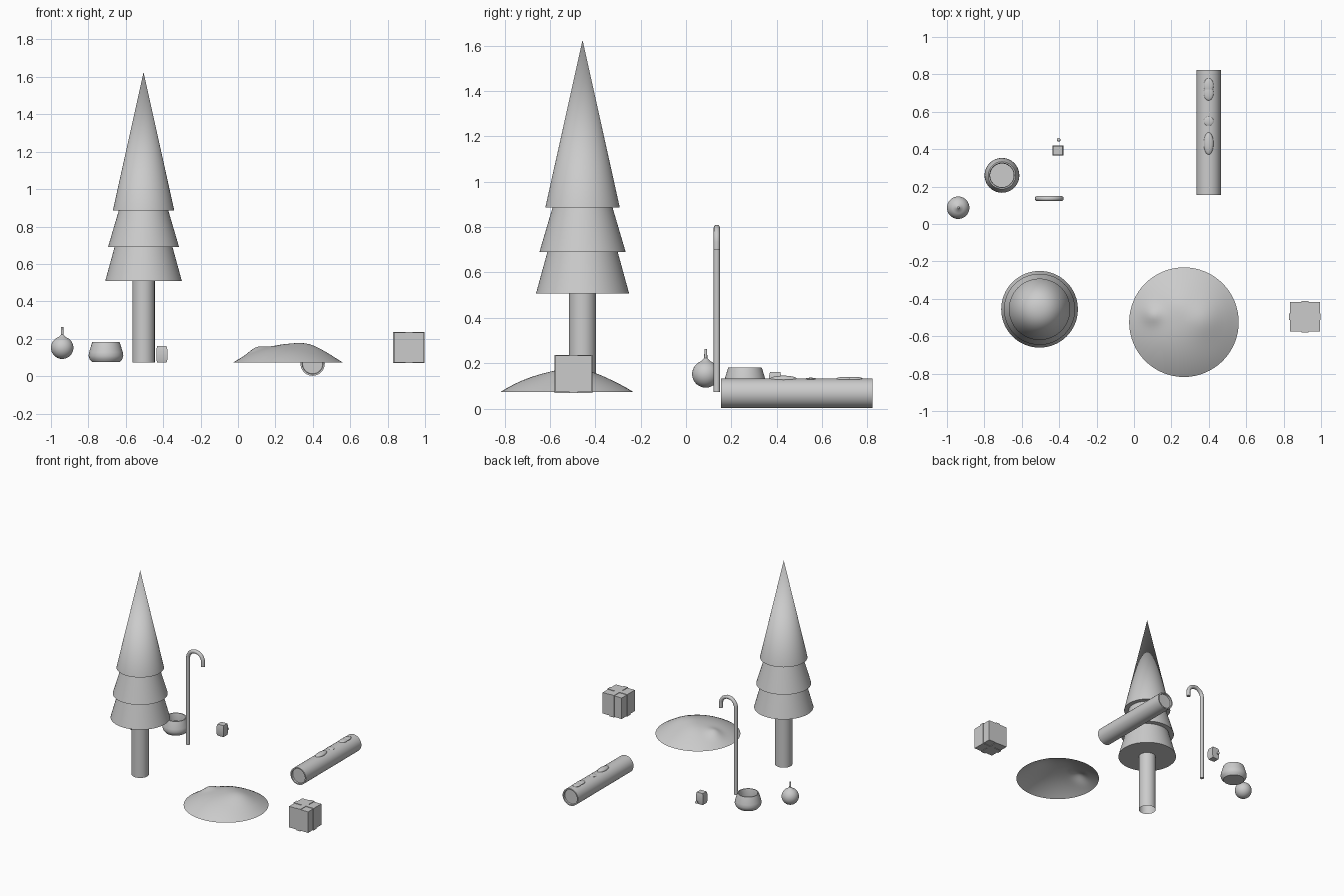
import bpy, bmesh, math
from mathutils import Matrix, Vector

old = bpy.data.objects.get("Cube")
if old:
    bpy.data.objects.remove(old, do_unlink=True)

GREY = (0.6, 0.6, 0.6, 1)
mat = bpy.data.materials.new("plain grey")
mat.use_nodes = True
mat.diffuse_color = GREY
mat.node_tree.nodes["Principled BSDF"].inputs["Base Color"].default_value = GREY
parts = []


def finish(bm, name, loc=(0, 0, 0)):
    mesh = bpy.data.meshes.new(name)
    bm.to_mesh(mesh)
    bm.free()
    mesh.materials.append(mat)
    ob = bpy.data.objects.new(name, mesh)
    ob.location = loc
    bpy.context.collection.objects.link(ob)
    parts.append(ob)
    return ob


def lathe(name, profile, loc, n=48):
    """Turn a (radius, height) profile around the vertical axis."""
    bm = bmesh.new()
    vs = [bm.verts.new((r, 0, z)) for r, z in profile]
    es = [bm.edges.new(pair) for pair in zip(vs, vs[1:])]
    bmesh.ops.spin(bm, geom=vs + es, axis=(0, 0, 1), cent=(0, 0, 0),
                   angle=math.tau, steps=n)
    bmesh.ops.remove_doubles(bm, verts=bm.verts, dist=1e-5)
    bmesh.ops.recalc_face_normals(bm, faces=bm.faces)
    return finish(bm, name, loc)


def box(name, size, loc):
    bm = bmesh.new()
    bmesh.ops.create_cube(bm, size=1, matrix=Matrix.Diagonal((*size, 1)))
    return finish(bm, name, loc)


def ball(name, radii, loc):
    bm = bmesh.new()
    bmesh.ops.create_uvsphere(bm, u_segments=24, v_segments=16, radius=1,
                              matrix=Matrix.Diagonal((*radii, 1)))
    return finish(bm, name, loc)


GROUND = 0.073

# Tree: open trunk and three stacked tiers
tree = (-0.505, -0.456, 0)
lathe("tree_trunk", [(0.06, GROUND), (0.06, 0.51)], tree)
lathe("tree_tiers", [(0, 0.508), (0.205, 0.508), (0.155, 0.69), (0.19, 0.69),
                     (0.132, 0.887), (0.164, 0.887), (0, 1.625)], tree, 64)

# Hanging bauble
lathe("bauble", [(0.06 * math.sin(a), 0.152 - 0.06 * math.cos(a))
                 for a in (math.pi * i / 18 for i in range(17))]
      + [(0.007, 0.222), (0.006, 0.262), (0, 0.262)], (-0.94, 0.087, 0))

# Round pot with a hollow top
lathe("pot", [(0, 0.075), (0.074, 0.075), (0.087, 0.09), (0.093, 0.108),
              (0.09, 0.128), (0.078, 0.168), (0.073, 0.182), (0.066, 0.182),
              (0.063, 0.17), (0.063, 0.125), (0, 0.125)], (-0.706, 0.26, 0))

# Hooked cane
curve = bpy.data.curves.new("cane", "CURVE")
curve.dimensions = "3D"
curve.bevel_depth = 0.014
curve.bevel_resolution = 4
curve.use_fill_caps = True
path = [(-0.516, GROUND)]
path += [(-0.453 - 0.063 * math.cos(a), 0.733 + 0.063 * math.sin(a))
         for a in (math.pi * i / 16 for i in range(17))]
path += [(-0.39, 0.7)]
spline = curve.splines.new("POLY")
spline.points.add(len(path) - 1)
for p, (x, z) in zip(spline.points, path):
    p.co = (x, 0.136, z, 1)
cane = bpy.data.objects.new("cane", curve)
bpy.context.collection.objects.link(cane)
mesh = bpy.data.meshes.new_from_object(cane.evaluated_get(
    bpy.context.evaluated_depsgraph_get()))
bpy.data.objects.remove(cane)
bm = bmesh.new()
bm.from_mesh(mesh)
bpy.data.meshes.remove(mesh)
finish(bm, "cane")

# Small barrel-sided block with a bead behind it
bm = bmesh.new()
rings = []
for half, z in [(0.025, GROUND), (0.03, 0.09), (0.03, 0.14), (0.025, 0.16)]:
    rings.append([bm.verts.new((sx * half, sy * half * 0.92, z))
                  for sx, sy in ((-1, -1), (1, -1), (1, 1), (-1, 1))])
for low, high in zip(rings, rings[1:]):
    for i in range(4):
        j = (i + 1) % 4
        bm.faces.new((low[i], low[j], high[j], high[i]))
bm.faces.new(rings[0][::-1])
bm.faces.new(rings[-1])
finish(bm, "small_block", (-0.407, 0.393, 0))
ball("small_bead", (0.01, 0.01, 0.01), (-0.403, 0.45, 0.1))

# Log with recessed ends and lumps along the top
half = 0.334
log = lathe("log", [(0, 0.012 - half), (0.054, 0.012 - half), (0.056, -half),
                    (0.065, -half), (0.065, half), (0.056, half),
                    (0.054, half - 0.012), (0, half - 0.012)],
            (0.399, 0.489, 0.067))
log.rotation_euler.x = math.pi / 2
for y, length, height in [(0.43, 0.06, 0.015), (0.55, 0.025, 0.006),
                          (0.7, 0.04, 0.01), (0.74, 0.04, 0.01)]:
    ball("log_lump", (0.026, length, height), (0.399, y, 0.13))

# Snow mound: open-bottomed dome with soft humps
R, RINGS, SEGS = 0.293, 16, 64
HUMPS = [(0.11, 0.02, 0.1, 0.02), (-0.17, 0.04, 0.05, 0.022),
         (-0.03, 0.1, 0.08, 0.008)]


def mound_height(x, y):
    fall = 1 - (x * x + y * y) / R ** 2
    h = 0.092 * fall
    for cx, cy, w, amp in HUMPS:
        d = ((x - cx) ** 2 + (y - cy) ** 2) / w ** 2
        h += amp * math.exp(-d) * min(1, fall * 3)
    return GROUND + h


bm = bmesh.new()
bmesh.ops.create_circle(bm, segments=SEGS, radius=R / RINGS, cap_tris=True,
                        cap_ends=True)
edge = [e for e in bm.edges if e.is_boundary]
for k in range(2, RINGS + 1):
    made = bmesh.ops.extrude_edge_only(bm, edges=edge)["geom"]
    for v in (g for g in made if isinstance(g, bmesh.types.BMVert)):
        v.co *= k / (k - 1)
    edge = [g for g in made if isinstance(g, bmesh.types.BMEdge)]
for v in bm.verts:
    v.co.z = mound_height(v.co.x, v.co.y)
bmesh.ops.recalc_face_normals(bm, faces=bm.faces)
if sum((f.normal.z for f in bm.faces)) < 0:
    bmesh.ops.reverse_faces(bm, faces=bm.faces)
finish(bm, "snow_mound", (0.267, -0.525, 0))

# Gift box wrapped by two raised bands
gift = Vector((0.914, -0.496, 0.153))
S, B, W = 0.16, 0.168, 0.036
box("gift_box", (S, S, S), gift)
box("gift_band_across", (B, W, B), gift)
box("gift_band_along", (W, B, B), gift)

# Smooth round parts and keep their sharp edges
for ob in bpy.context.view_layer.objects:
    ob.select_set(ob in parts)
bpy.context.view_layer.objects.active = parts[0]
bpy.ops.object.shade_smooth_by_angle(angle=math.radians(35))
